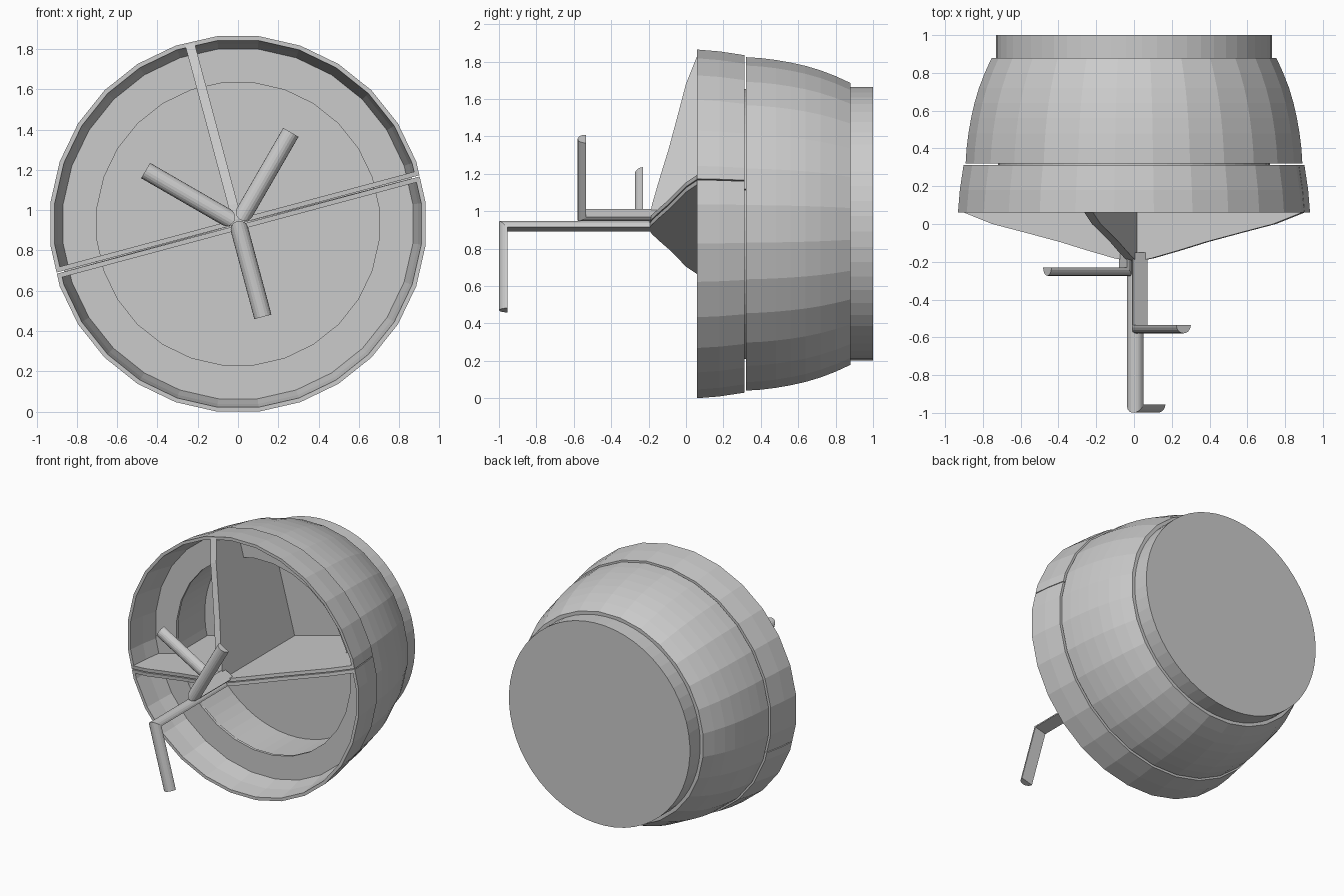
import bpy, bmesh
from math import sin, cos, pi, radians, floor

if "Cube" in bpy.data.objects:
    bpy.data.objects.remove(bpy.data.objects["Cube"])

ZC = 0.932      # height of the drum axis (axis runs along y)


def finish(bm, name):
    bmesh.ops.remove_doubles(bm, verts=bm.verts, dist=1e-5)
    bmesh.ops.recalc_face_normals(bm, faces=bm.faces)
    me = bpy.data.meshes.new(name)
    bm.to_mesh(me)
    bm.free()
    ob = bpy.data.objects.new(name, me)
    bpy.context.collection.objects.link(ob)
    return ob


def revolve(name, profile, n, a0=None, a1=None):
    """Spin a closed (r, y) profile around the axis as an n-gon, flat edge up."""
    step = 2 * pi / n
    start = pi / 2 + step / 2
    full = a0 is None
    if full:
        angles = [start + i * step for i in range(n)]
    else:
        k = floor((a0 - start) / step) + 1
        angles = [a0]
        while start + k * step < a1 - 1e-4:
            if start + k * step > a0 + 1e-4:
                angles.append(start + k * step)
            k += 1
        angles.append(a1)
    bm = bmesh.new()
    rings = []
    for a in angles:
        d = (a - start) % step - step / 2          # stay on the polygon sides
        f = cos(step / 2) / cos(d)
        rings.append([bm.verts.new((r * f * cos(a), y, ZC + r * f * sin(a)))
                      for r, y in profile])
    m = len(profile)
    for i in range(len(rings) if full else len(rings) - 1):
        p, q = rings[i], rings[(i + 1) % len(rings)]
        for j in range(m):
            k = (j + 1) % m
            if profile[j][0] == 0 and profile[k][0] == 0:
                continue
            bm.faces.new((p[j], q[j], q[k], p[k]))
    if not full:
        bm.faces.new(rings[0])
        bm.faces.new(rings[-1])
    bmesh.ops.dissolve_degenerate(bm, edges=bm.edges, dist=1e-6)
    return finish(bm, name)


def divider(name, a, side, gap):
    """Flat side wall of a drawer with a concave front edge."""
    prof = [(0, -.20), (.1, -.182), (.25, -.14), (.4, -.095), (.6, -.043),
            (.77, 0), (.925, .06), (.895, .31), (.715, .31), (.715, .64), (0, .64)]
    bm = bmesh.new()
    nx, nz = -sin(a) * side, cos(a) * side
    layers = [[bm.verts.new((r * cos(a) + nx * t, y, ZC + r * sin(a) + nz * t))
               for r, y in prof] for t in (gap, gap + .024)]
    bm.faces.new(layers[0])
    bm.faces.new(layers[1])
    for j in range(len(prof)):
        k = (j + 1) % len(prof)
        bm.faces.new((layers[0][j], layers[0][k], layers[1][k], layers[1][j]))
    return finish(bm, name)


def handle(name, a, flat, y_back, length):
    """Half-round bar running forward, then mitred outwards."""
    R, seg = .044, 10
    section = [(R * cos(pi * i / seg), R * sin(pi * i / seg)) for i in range(seg + 1)]
    bm = bmesh.new()

    def ring(fr, fy):
        return [bm.verts.new((fr(v) * cos(a) - u * sin(a), fy(v),
                              ZC + fr(v) * sin(a) + u * cos(a))) for u, v in section]
    rings = [ring(lambda v: flat - v, lambda v: -.15),
             ring(lambda v: flat - v, lambda v: y_back - v),
             ring(lambda v: length, lambda v: y_back - v)]
    for p, q in zip(rings, rings[1:]):
        for j in range(seg + 1):
            k = (j + 1) % (seg + 1)
            bm.faces.new((p[j], p[k], q[k], q[j]))
    bm.faces.new(rings[0])
    bm.faces.new(rings[2])
    return finish(bm, name)


# Domed outer body and back plate
revolve("body", [(.73, .32), (.897, .32), (.892, .40), (.882, .48), (.868, .56), (.85, .64),
                 (.826, .72), (.795, .80), (.758, .88), (.70, .88), (.70, .70), (.73, .70)], 28)
revolve("back_cap", [(0, .72), (.70, .72), (.70, .88), (.732, .88), (.732, 1.0), (0, 1.0)], 56)

# Three pie-shaped drawers: two quarters and a half
rim = [(.938, .06), (.928, .18), (.908, .312), (.705, .312), (.705, .292),
       (.874, .292), (.9, .18), (.916, .06)]
bowl = [(.722, .30), (.722, .65), (0, .65), (0, .63), (.71, .63), (.71, .30)]
drawers = [("upper_right", 15, 105, .0, .067, -.535, .525),
           ("upper_left", 105, 195, .0, .067, -.23, .53),
           ("lower", 195, 375, .006, .03, -.955, .478)]
for label, d0, d1, gap, flat, yb, length in drawers:
    a0, a1 = radians(d0), radians(d1)
    g = gap / .93
    revolve(label + "_drawer_rim", rim, 28, a0 + g, a1 - g)
    revolve(label + "_drawer_bowl", bowl, 64, a0 + g, a1 - g)
    divider(label + "_divider_a", a0, 1, gap)
    divider(label + "_divider_b", a1, -1, gap)
    handle(label + "_handle", (a0 + a1) / 2, flat, yb, length)
